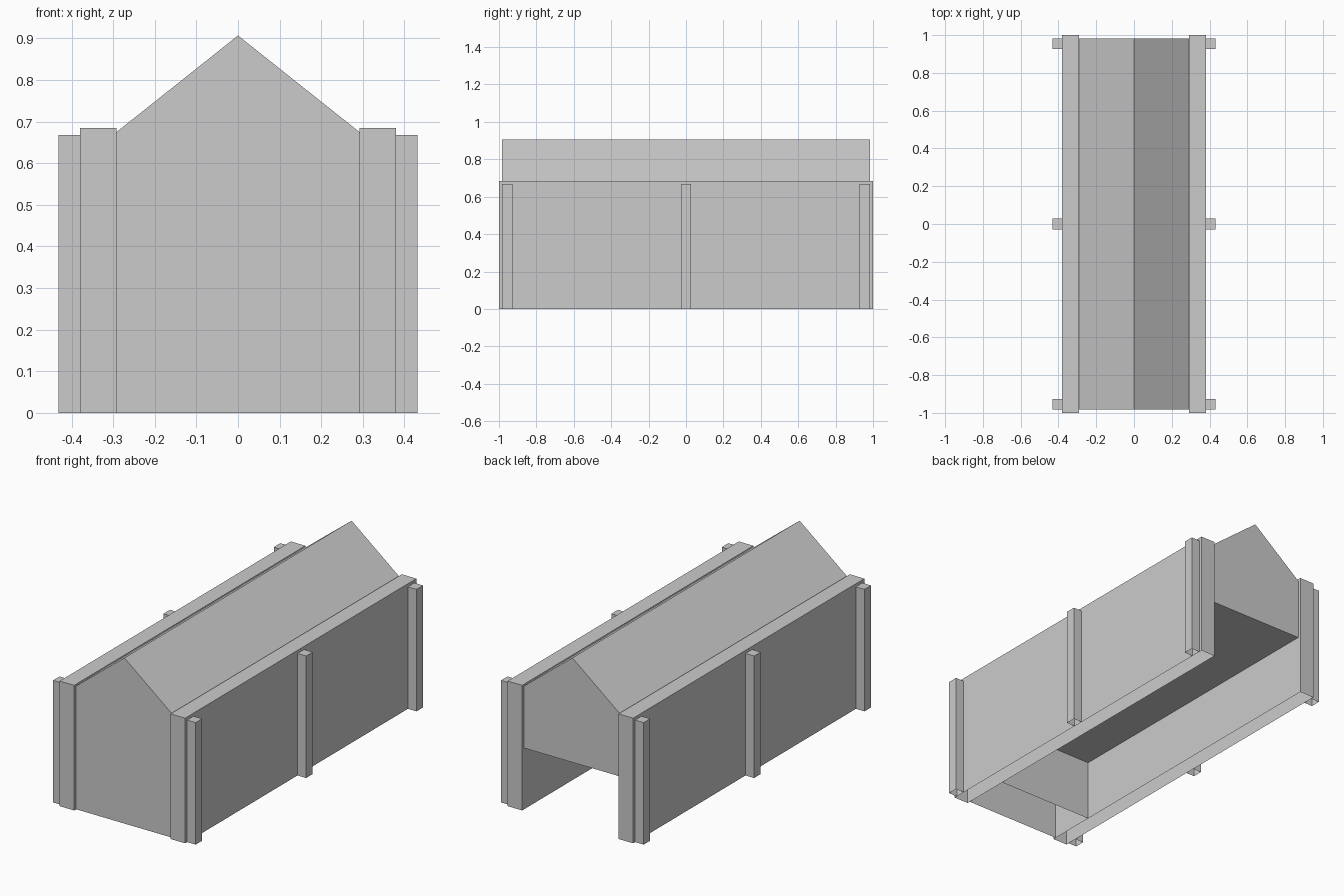
import bpy, bmesh

if "Cube" in bpy.data.objects:
    bpy.data.objects.remove(bpy.data.objects["Cube"])

def finish(bm, name):
    bmesh.ops.recalc_face_normals(bm, faces=bm.faces)
    me = bpy.data.meshes.new(name)
    bm.to_mesh(me)
    bm.free()
    ob = bpy.data.objects.new(name, me)
    bpy.context.collection.objects.link(ob)
    return ob

def open_box(name, x0, x1, y0, y1, z1):
    """Box standing on the ground with no underside."""
    bm = bmesh.new()
    bmesh.ops.create_cube(bm, size=1)
    for v in bm.verts:
        v.co.x = x1 if v.co.x > 0 else x0
        v.co.y = y1 if v.co.y > 0 else y0
        v.co.z = z1 if v.co.z > 0 else 0
    bm.normal_update()
    under = [f for f in bm.faces if f.normal.z < -0.5]
    bmesh.ops.delete(bm, geom=under, context='FACES_ONLY')
    return finish(bm, name)

# Gabled hall: raised pentagonal prism whose front bay drops to the ground
W, RAISED, EAVE, RIDGE = 0.292, 0.335, 0.675, 0.907
Y_FRONT, Y_BAY, Y_BACK = -0.983, -0.72, 0.983
bm = bmesh.new()
profile = [(-W, RAISED), (W, RAISED), (W, EAVE), (0, RIDGE), (-W, EAVE)]
front = bm.faces.new([bm.verts.new((x, Y_FRONT, z)) for x, z in profile])
back = bm.faces.new([bm.verts.new((x, Y_BACK, z)) for x, z in profile][::-1])
f, b = list(front.verts), list(back.verts)[::-1]
for i in range(5):
    j = (i + 1) % 5
    if i:
        bm.faces.new((f[i], b[i], b[j], f[j]))
# split underside; front bay walls go down to the open base
m = [bm.verts.new((s * W, Y_BAY, RAISED)) for s in (-1, 1)]
bm.faces.new((m[0], m[1], b[1], b[0]))
ring = [f[0], f[1], m[1], m[0]]
foot = [bm.verts.new((v.co.x, v.co.y, 0)) for v in ring]
for i in range(4):
    j = (i + 1) % 4
    bm.faces.new((ring[i], ring[j], foot[j], foot[i]))
finish(bm, "gabled_hall")

# Thick side walls and their outer posts
for side, s in (("left", -1), ("right", 1)):
    xs = sorted((s * W, s * 0.38))
    open_box(f"{side}_wall", *xs, -1, 1, 0.685)
    xs = sorted((s * 0.38, s * 0.432))
    for label, y in (("front", -0.955), ("middle", 0), ("back", 0.955)):
        open_box(f"{side}_{label}_post", *xs, y - 0.028, y + 0.028, 0.668)
